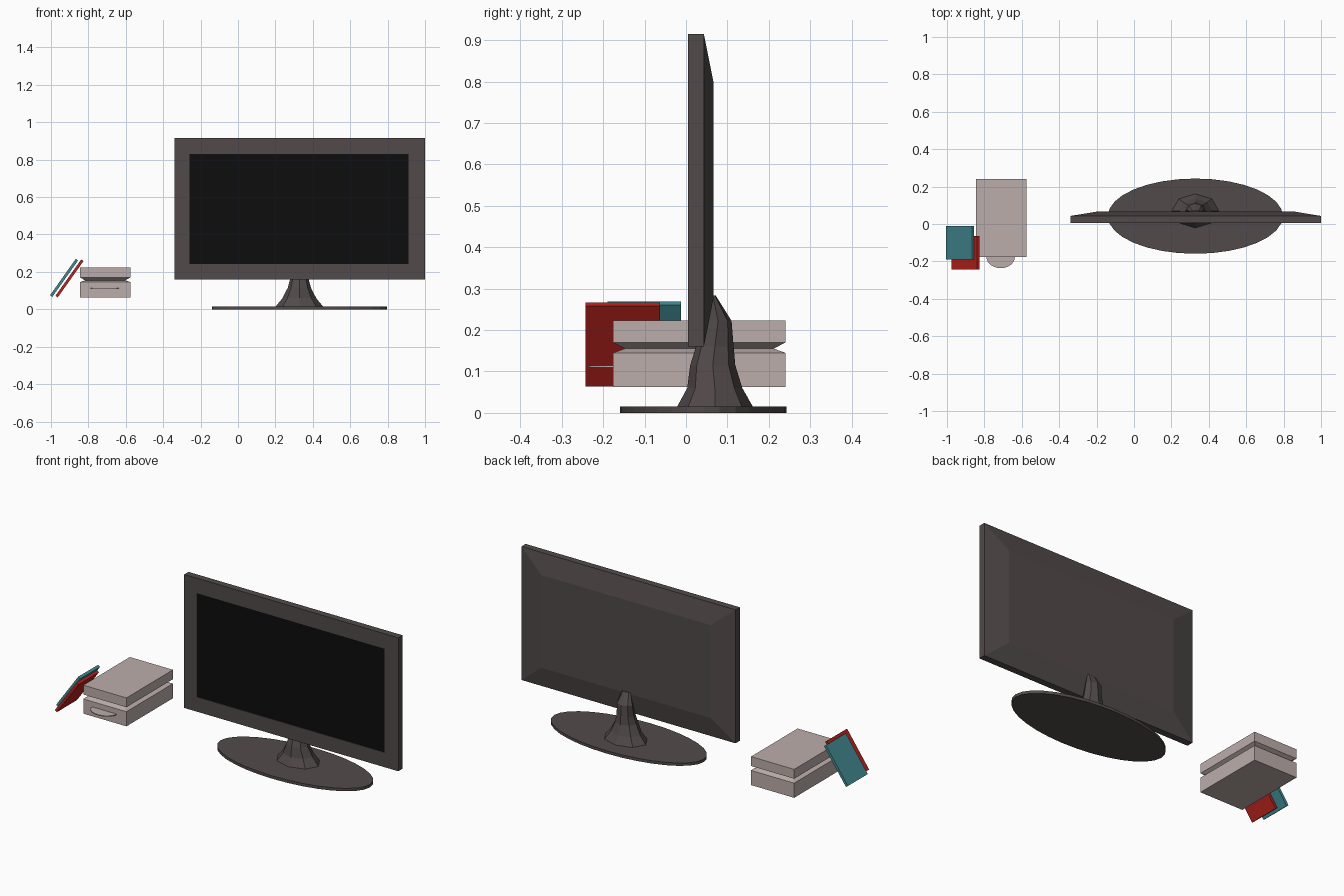
import bpy, math
from mathutils import Matrix

if "Cube" in bpy.data.objects:
    bpy.data.objects.remove(bpy.data.objects["Cube"])


def material(name, rgb):
    m = bpy.data.materials.new(name)
    m.diffuse_color = (*rgb, 1)
    m.use_nodes = True
    m.node_tree.nodes["Principled BSDF"].inputs["Base Color"].default_value = m.diffuse_color
    return m


CHARCOAL = material("charcoal plastic", (0.085, 0.068, 0.068))
BLACK = material("screen black", (0.004, 0.004, 0.004))
BEIGE = material("warm grey", (0.50, 0.42, 0.40))
RED = material("book red", (0.48, 0.017, 0.013))
TEAL = material("book teal", (0.055, 0.255, 0.29))


def make(name, verts, faces, *mats):
    me = bpy.data.meshes.new(name)
    me.from_pydata(verts, [], faces)
    for m in mats:
        me.materials.append(m)
    ob = bpy.data.objects.new(name, me)
    bpy.context.collection.objects.link(ob)
    return ob


def loft(name, rings, *mats, cap_start=True):
    """Skin equal-length rings of points and cap the ends."""
    n = len(rings[0])
    faces = [(r * n + i, r * n + (i + 1) % n, (r + 1) * n + (i + 1) % n, (r + 1) * n + i)
             for r in range(len(rings) - 1) for i in range(n)]
    if cap_start:
        faces.append(tuple(reversed(range(n))))
    faces.append(tuple(range((len(rings) - 1) * n, len(rings) * n)))
    return make(name, [p for r in rings for p in r], faces, *mats)


def rect_xz(x0, x1, z0, z1, y):
    return [(x0, y, z0), (x0, y, z1), (x1, y, z1), (x1, y, z0)]


def rect_xy(x0, x1, y0, y1, z):
    return [(x0, y0, z), (x1, y0, z), (x1, y1, z), (x0, y1, z)]


def ellipse(cx, cy, rx, ry, z, n):
    return [(cx + rx * math.cos(math.tau * i / n), cy + ry * math.sin(math.tau * i / n), z)
            for i in range(n)]


# Television body: recessed screen, bezel, sides, chamfered back
X0, X1, Z0, Z1 = -0.34, 1.0, 0.16, 0.915
SX0, SX1, SZ0, SZ1 = -0.26, 0.912, 0.243, 0.83
tv = loft("television_panel", [
    rect_xz(SX0, SX1, SZ0, SZ1, 0.008),
    rect_xz(SX0, SX1, SZ0, SZ1, 0.005),
    rect_xz(X0, X1, Z0, Z1, 0.005),
    rect_xz(X0, X1, Z0, Z1, 0.043),
    rect_xz(X0 + 0.14, X1 - 0.14, Z0 + 0.115, Z1 - 0.115, 0.066),
], CHARCOAL, BLACK)
for p in tv.data.polygons:
    inside = SX0 < p.center.x < SX1 and SZ0 < p.center.z < SZ1
    if inside and p.normal.y < -0.9 and abs(p.center.y - 0.008) < 0.001:
        p.material_index = 1

# Oval foot
loft("stand_base", [ellipse(0.328, 0.042, 0.468, 0.201, z, 32) for z in (0, 0.016)], CHARCOAL)

# Low-poly flared neck: (z, half width, front y, back y)
neck = [(0.014, 0.127, -0.022, 0.162), (0.06, 0.09, 0.003, 0.136),
        (0.115, 0.062, 0.010, 0.119), (0.16, 0.05, 0.024, 0.115),
        (0.222, 0.047, 0.045, 0.110), (0.283, 0.026, 0.058, 0.072)]
loft("stand_neck", [ellipse(0.328, (a + b) / 2, w, (b - a) / 2, z, 8)
                    for z, w, a, b in neck], CHARCOAL)

# Media box with a V groove around its waist
bx0, bx1, by0, by1 = -0.845, -0.575, -0.176, 0.24
loft("media_box", [rect_xy(bx0 + d, bx1 - d, by0 + d, by1 - d, z) for z, d in
                   ((0.062, 0), (0.145, 0), (0.155, 0.028), (0.170, 0), (0.223, 0))], BEIGE)

# Half-round tray sticking out of the box
arc = [(-0.713 + 0.076 * math.cos(math.pi * (1 + i / 12)),
        -0.176 + 0.06 * math.sin(math.pi * (1 + i / 12))) for i in range(13)]
loft("disc_tray", [[(x, y, z) for x, y in arc] for z in (0.110, 0.115)], BEIGE)

# Two leaning books
tilt = Matrix.Rotation(math.radians(35.3), 4, 'Y')
for name, mat, cx, y0, y1, zc in (("teal_book", TEAL, -0.930, -0.190, -0.012, 0.168),
                                  ("red_book", RED, -0.901, -0.243, -0.063, 0.165)):
    book = loft(name, [rect_xy(-0.0075, 0.0075, y0, y1, z) for z in (-0.119, 0.119)], mat)
    book.data.transform(Matrix.Translation((cx, 0, zc)) @ tilt)

# Consistent outward normals
import bmesh
for ob in bpy.context.collection.objects:
    bm = bmesh.new()
    bm.from_mesh(ob.data)
    bmesh.ops.recalc_face_normals(bm, faces=bm.faces)
    bm.to_mesh(ob.data)
    bm.free()
